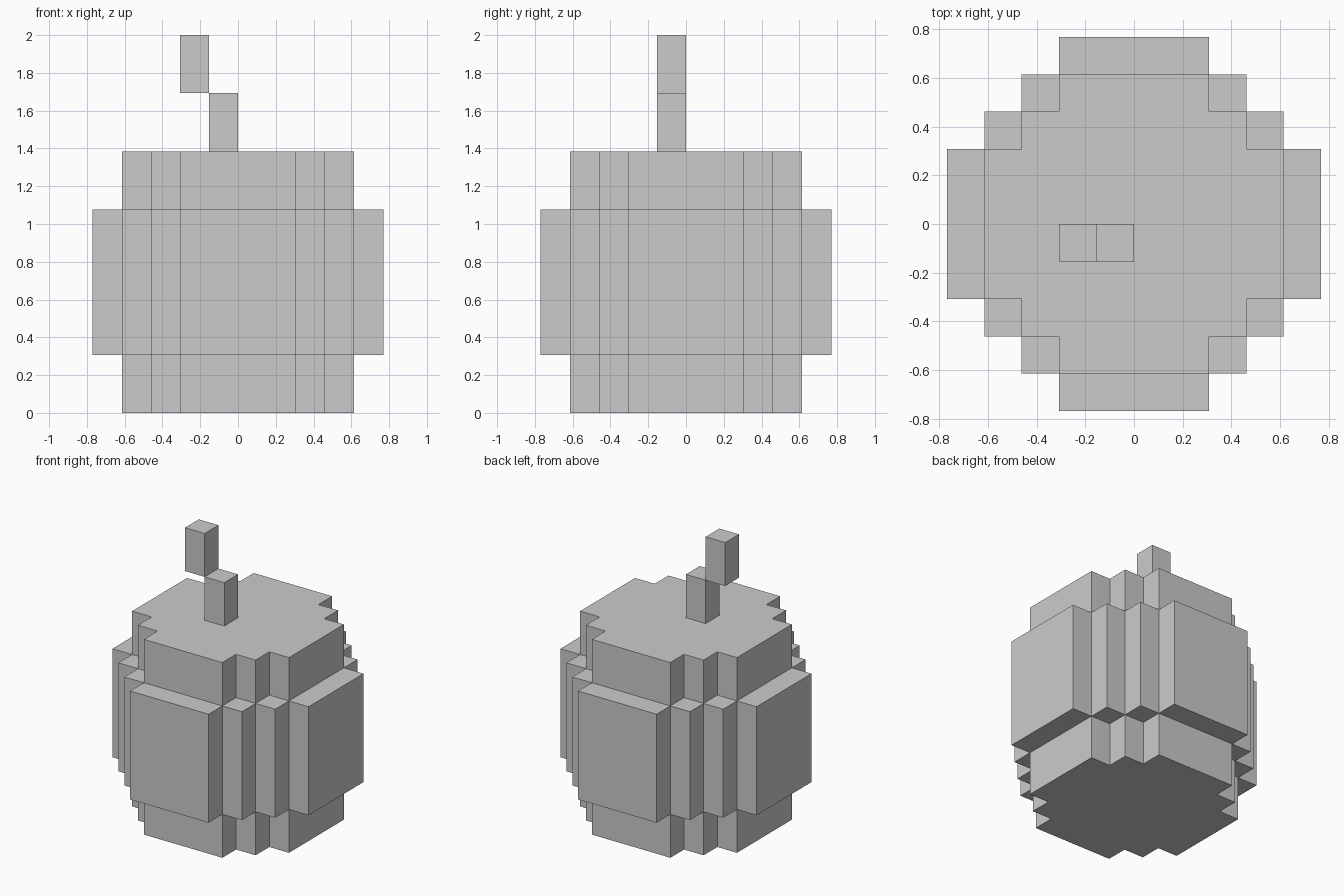
import bpy, bmesh

if "Cube" in bpy.data.objects:
    bpy.data.objects.remove(bpy.data.objects["Cube"])

U = 2 / 13  # one block of the grid


def turn(p, times):
    x, y = p
    for _ in range(times):
        x, y = -y, x
    return x, y


def outline(n):
    """Stepped round outline, counter-clockwise, reaching n blocks from the centre."""
    quarter = [(n, 2)]
    for k in range(n - 2):
        quarter += [(n - 1 - k, 2 + k), (n - 1 - k, 3 + k)]
    return [turn(p, t) for t in range(4) for p in quarter]


def face(bm, pts, flip=False):
    verts = [bm.verts.new((x * U, y * U, z * U)) for x, y, z in pts]
    bm.faces.new(verts[::-1] if flip else verts)


def flat(bm, pts, z, flip=False):
    face(bm, [(x, y, z) for x, y in pts], flip)


def rect(x0, x1, y0, y1):
    return [(x0, y0), (x1, y0), (x1, y1), (x0, y1)]


def walls(bm, pts, z0, z1):
    for a, b in zip(pts, pts[1:] + pts[:1]):
        face(bm, [(*a, z0), (*b, z0), (*b, z1), (*a, z1)])


def finish(bm, name):
    bmesh.ops.remove_doubles(bm, verts=bm.verts[:], dist=1e-5)
    mesh = bpy.data.meshes.new(name)
    bm.to_mesh(mesh)
    bm.free()
    bpy.context.collection.objects.link(bpy.data.objects.new(name, mesh))


# Body: narrow base, wide belly, narrow crown
bm = bmesh.new()
narrow, wide = outline(4), outline(5)
walls(bm, narrow, 0, 2)
walls(bm, wide, 2, 7)
walls(bm, narrow, 7, 9)
flat(bm, narrow, 0, True)
flat(bm, narrow, 9)

# Ledges under and over the belly
for t in range(4):
    for r in (rect(4, 5, -2, 2), rect(3, 4, 2, 3), rect(2, 3, 3, 4)):
        ledge = [turn(p, t) for p in r]
        flat(bm, ledge, 2, True)
        flat(bm, ledge, 7)
finish(bm, "body")

# Stem: two blocks, the upper one shifted sideways
for name, x, z in (("lower_stem", -1, 9), ("upper_stem", -2, 11)):
    bm = bmesh.new()
    square = rect(x, x + 1, -1, 0)
    walls(bm, square, z, z + 2)
    flat(bm, square, z, True)
    flat(bm, square, z + 2)
    finish(bm, name)
